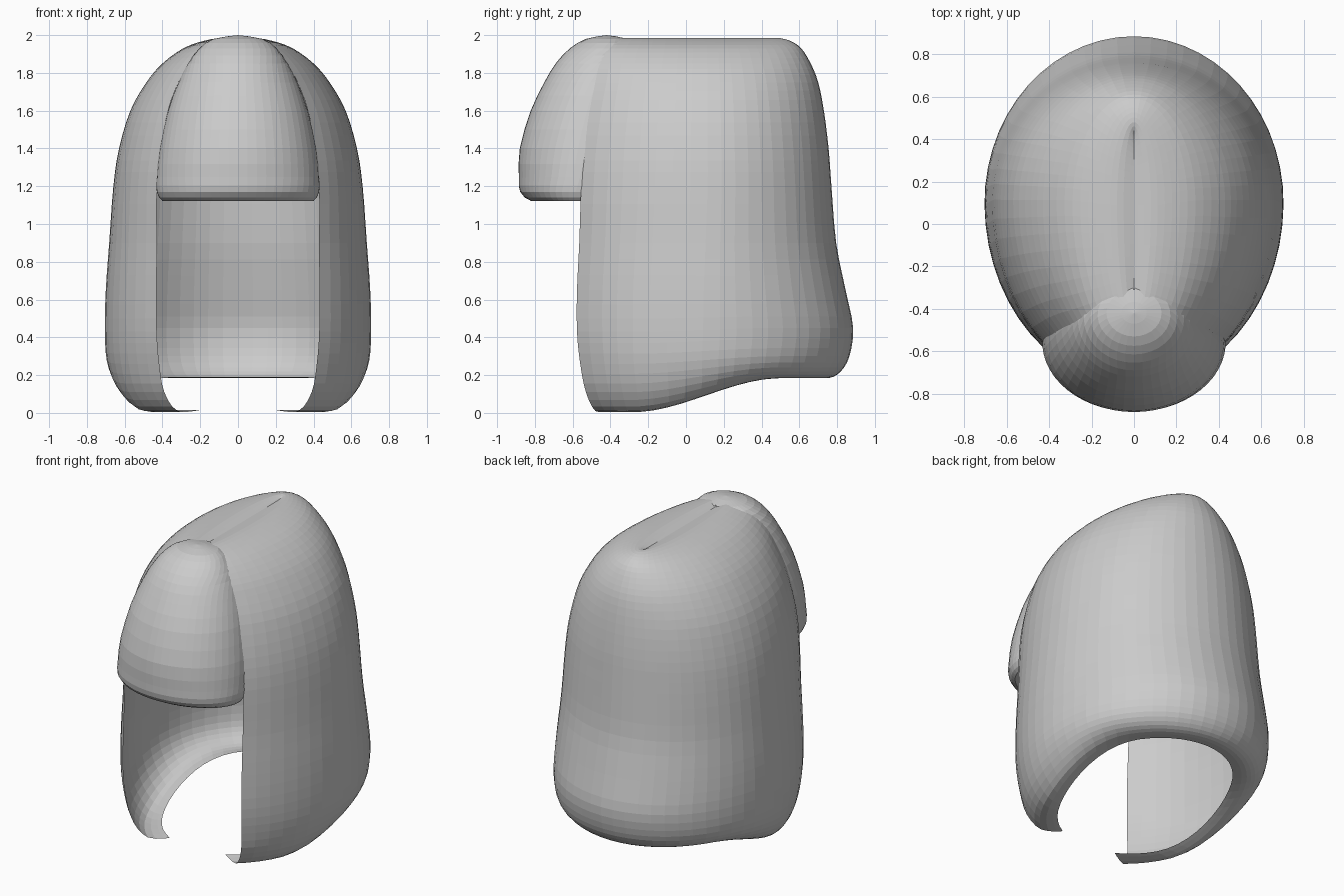
import bpy, bmesh, math

if "Cube" in bpy.data.objects:
    bpy.data.objects.remove(bpy.data.objects["Cube"])

mat = bpy.data.materials.new("light grey")
mat.diffuse_color = (0.6, 0.6, 0.6, 1)
mat.use_nodes = True
mat.node_tree.nodes["Principled BSDF"].inputs["Base Color"].default_value = mat.diffuse_color


def smooth_levels(rows, steps):
    """Catmull-Rom resampling of a table of ring parameters."""
    out = []
    for i in range(len(rows) - 1):
        p0, p1, p2 = rows[max(i - 1, 0)], rows[i], rows[i + 1]
        p3 = rows[min(i + 2, len(rows) - 1)]
        for k in range(steps):
            t = k / steps
            out.append([0.5 * (2 * b + (c - a) * t + (2 * a - 5 * b + 4 * c - d) * t * t
                               + (3 * b - a - 3 * c + d) * t ** 3)
                        for a, b, c, d in zip(p0, p1, p2, p3)])
    out.append(list(rows[-1]))
    return out


def loft(name, rings):
    """Open sheet through a stack of open rings."""
    bm = bmesh.new()
    grid = [[bm.verts.new(p) for p in ring] for ring in rings]
    for r0, r1 in zip(grid, grid[1:]):
        for i in range(len(r0) - 1):
            bm.faces.new((r0[i], r0[i + 1], r1[i + 1], r1[i]))
    bmesh.ops.remove_doubles(bm, verts=bm.verts, dist=0.0005)
    bmesh.ops.recalc_face_normals(bm, faces=bm.faces)
    me = bpy.data.meshes.new(name)
    bm.to_mesh(me)
    bm.free()
    ob = bpy.data.objects.new(name, me)
    me.materials.append(mat)
    bpy.context.collection.objects.link(ob)
    return ob


# Main hair shell: z back, z front, half width, back y, front edge y, front edge ratio
shell = [
    (.190, .015, .48, .68, -.42, .42),
    (.185, .010, .57, .76, -.48, .56),
    (.220, .110, .65, .82, -.53, .60),
    (.300, .260, .695, .865, -.56, .60),
    (.450, .430, .705, .885, -.577, .61),
    (.650, .650, .70, .845, -.577, .615),
    (.900, .900, .682, .795, -.565, .63),
    (1.20, 1.20, .66, .77, -.555, .65),
    (1.40, 1.40, .63, .755, -.54, .65),
    (1.60, 1.60, .57, .73, -.51, .65),
    (1.75, 1.75, .485, .70, -.48, .65),
    (1.85, 1.85, .40, .66, -.46, .65),
    (1.93, 1.93, .29, .61, -.43, .65),
    (1.97, 1.97, .18, .55, -.39, .62),
    (1.985, 1.985, .08, .48, -.36, .60),
    (1.97, 1.97, 0, .43, -.34, .60),
]
N = 44
CY = 0.1
rings = []
for zb, zf, a, yb, yf, ratio in smooth_levels(shell, 3):
    end = math.pi - math.asin(ratio)
    c = (CY - yf) / -math.cos(end)
    ring = []
    for i in range(N + 1):
        p = end * (2 * i / N - 1)
        y = CY + (yb - CY if math.cos(p) > 0 else c) * math.cos(p)
        s = min(max((0.5 - y) / 0.78, 0), 1)
        s = s * s * (3 - 2 * s)
        ring.append((a * math.sin(p), y, zb + (zf - zb) * s))
    rings.append(ring)
loft("hair_shell", rings)

# Rounded fringe: z, half width, side y, front y, sweep in degrees
fringe = [
    (1.135, .36, -.56, -.74, 90),
    (1.122, .40, -.56, -.82, 90),
    (1.17, .43, -.56, -.878, 92),
    (1.25, .43, -.55, -.885, 95),
    (1.40, .415, -.53, -.88, 97),
    (1.60, .37, -.50, -.822, 100),
    (1.75, .315, -.47, -.75, 105),
    (1.85, .265, -.45, -.69, 120),
    (1.93, .205, -.44, -.615, 160),
    (1.98, .13, -.42, -.53, 180),
    (2.00, 0, -.42, -.42, 180),
]
M = 28
rings = []
for z, w, ys, yf, sweep in smooth_levels(fringe, 2):
    ring = []
    for i in range(M + 1):
        p = math.radians(min(sweep, 180)) * (2 * i / M - 1)
        ring.append((w * math.sin(p), ys + (yf - ys) * math.cos(p), min(z, 2.0)))
    rings.append(ring)
loft("fringe", rings)
